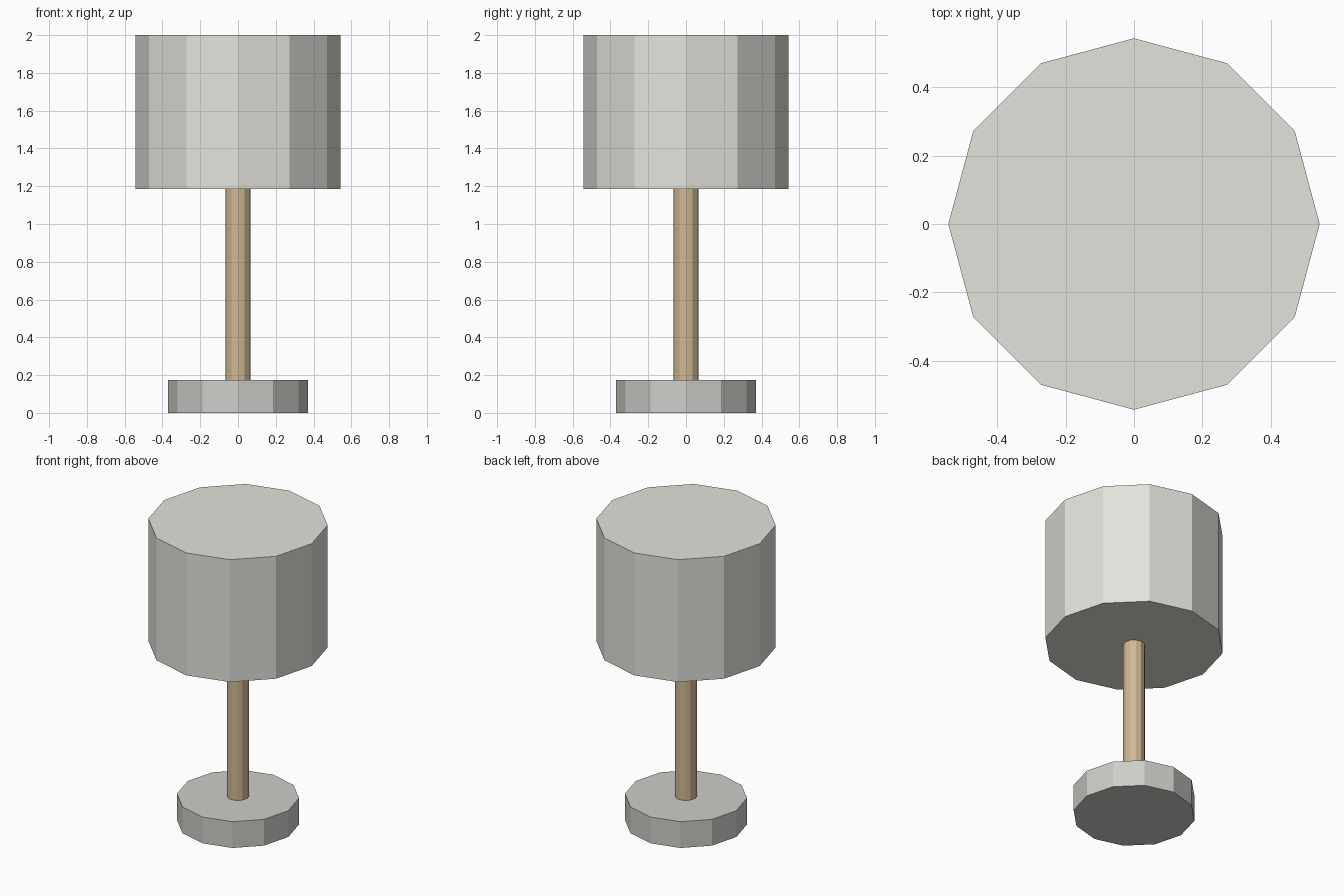
import bpy

if "Cube" in bpy.data.objects:
    bpy.data.objects.remove(bpy.data.objects["Cube"])


def material(name, rgb):
    mat = bpy.data.materials.new(name)
    mat.diffuse_color = (*rgb, 1.0)
    mat.use_nodes = True
    mat.node_tree.nodes["Principled BSDF"].inputs["Base Color"].default_value = mat.diffuse_color
    return mat


def drum(name, radius, z0, z1, mat, sides=12):
    """Upright faceted cylinder between two heights."""
    bpy.ops.mesh.primitive_cylinder_add(
        vertices=sides, radius=radius, depth=z1 - z0,
        location=(0, 0, (z0 + z1) / 2))
    ob = bpy.context.object
    ob.name = name
    ob.data.materials.append(mat)
    return ob


cloth = material("shade_cloth", (0.78, 0.76, 0.71))
stone = material("base_grey", (0.62, 0.61, 0.58))
wood = material("pole_wood", (0.62, 0.48, 0.29))

# Round foot, slim wooden pole and closed drum shade
drum("lamp_base", 0.37, 0.0, 0.175, stone)
drum("lamp_pole", 0.067, 0.175, 1.185, wood)
drum("lamp_shade", 0.543, 1.185, 2.0, cloth)
